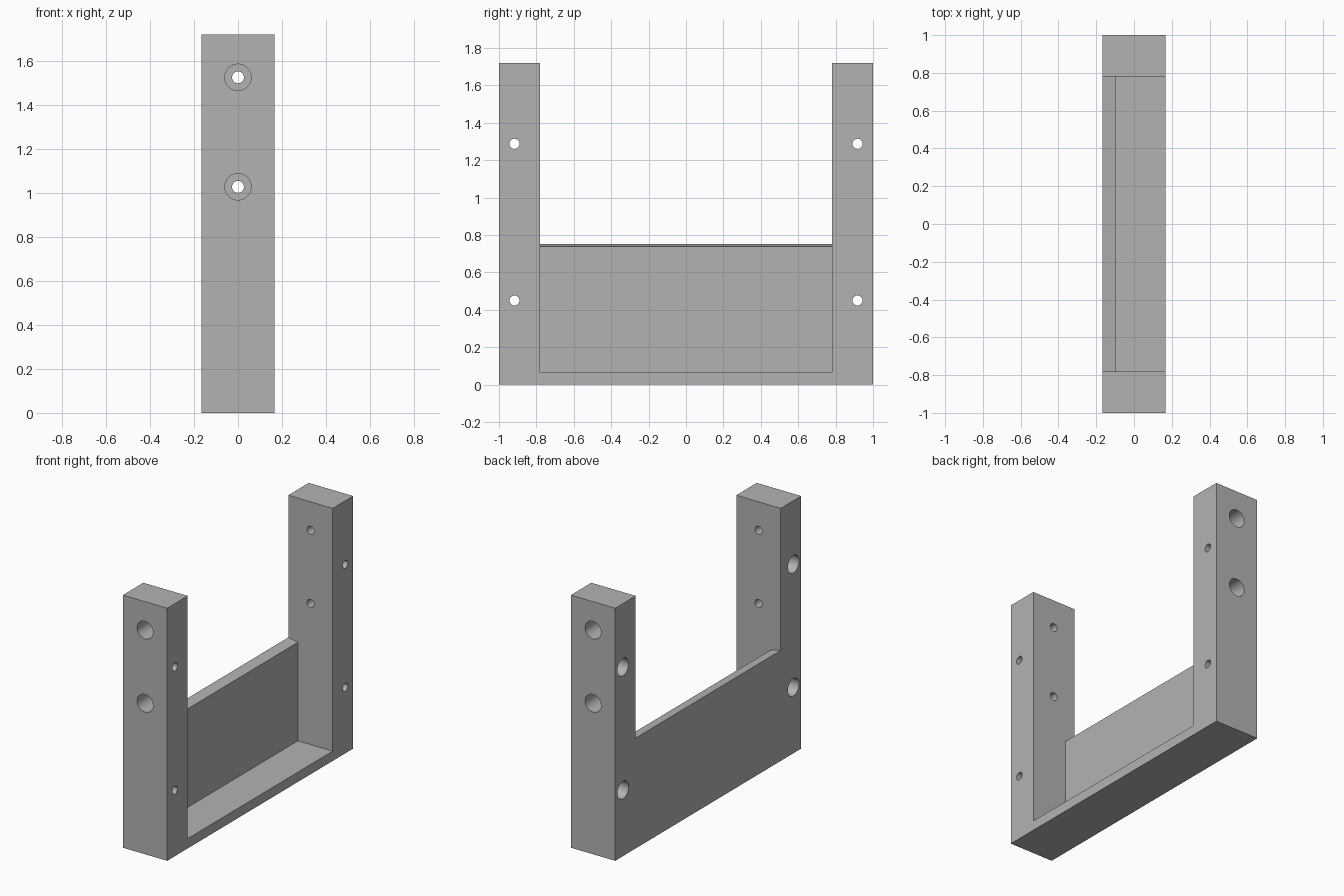
import bpy, bmesh, math
from mathutils import Matrix, Vector

cube = bpy.data.objects.get("Cube")
if cube:
    bpy.data.objects.remove(cube, do_unlink=True)

HALF_W, TOP, INNER, FLOOR = 0.167, 1.72, 0.78, 0.067
HOLE_R, BORE_R = 0.027, 0.06

grey = bpy.data.materials.new("plain grey")
grey.use_nodes = True
grey.diffuse_color = (0.45, 0.45, 0.45, 1)
grey.node_tree.nodes["Principled BSDF"].inputs["Base Color"].default_value = grey.diffuse_color


def make_object(name, bm):
    bmesh.ops.recalc_face_normals(bm, faces=bm.faces)
    mesh = bpy.data.meshes.new(name)
    bm.to_mesh(mesh)
    bm.free()
    mesh.materials.append(grey)
    obj = bpy.data.objects.new(name, mesh)
    bpy.context.collection.objects.link(obj)
    return obj


def prism(name, outline, offset):
    """Extrude a closed outline along the offset."""
    bm = bmesh.new()
    face = bm.faces.new([bm.verts.new(p) for p in outline])
    new = bmesh.ops.extrude_face_region(bm, geom=[face])["geom"]
    verts = [g for g in new if isinstance(g, bmesh.types.BMVert)]
    bmesh.ops.translate(bm, verts=verts, vec=offset)
    return make_object(name, bm)


def rod(start, end, radius):
    """Cylinder between two points, used as a cutter."""
    start, end = Vector(start), Vector(end)
    axis = end - start
    turn = axis.to_track_quat("Z", "Y").to_matrix().to_4x4()
    bm = bmesh.new()
    bmesh.ops.create_cone(bm, cap_ends=True, segments=48, radius1=radius, radius2=radius,
                          depth=axis.length,
                          matrix=Matrix.Translation((start + end) / 2) @ turn)
    return make_object("hole_cutter", bm)


def combine(target, other, operation):
    mod = target.modifiers.new("combine", "BOOLEAN")
    mod.operation, mod.object, mod.solver = operation, other, "EXACT"
    bpy.context.view_layer.objects.active = target
    bpy.ops.object.modifier_apply(modifier=mod.name)
    bpy.data.objects.remove(other, do_unlink=True)


# U-shaped frame: two posts joined by a thin floor
outline = [(-1, 0), (1, 0), (1, TOP), (INNER, TOP), (INNER, FLOOR),
           (-INNER, FLOOR), (-INNER, TOP), (-1, TOP)]
frame = prism("bracket_frame", [(-HALF_W, y, z) for y, z in outline], (2 * HALF_W, 0, 0))

# Side panel with a slightly sloping top edge
section = [(-HALF_W, 0.03), (-0.095, 0.03), (-0.095, 0.738), (-HALF_W, 0.752)]
panel = prism("side_panel", [(x, -0.85, z) for x, z in section], (0, 1.7, 0))
combine(frame, panel, "UNION")

# Counterbored holes through the end faces
for z in (1.526, 1.028):
    combine(frame, rod((0, -1.1, z), (0, 1.1, z), HOLE_R), "DIFFERENCE")
    for side in (-1, 1):
        combine(frame, rod((0, side * 1.1, z), (0, side * 0.85, z), BORE_R), "DIFFERENCE")

# Counterbored holes across the posts, wide on the panel side
for z in (1.288, 0.45):
    for y in (-0.917, 0.917):
        combine(frame, rod((-0.3, y, z), (0.3, y, z), HOLE_R), "DIFFERENCE")
        combine(frame, rod((-0.3, y, z), (0.09, y, z), BORE_R), "DIFFERENCE")

# Smooth bores, crisp edges
bpy.ops.object.select_all(action="DESELECT")
frame.select_set(True)
bpy.context.view_layer.objects.active = frame
bpy.ops.object.shade_smooth_by_angle(angle=math.radians(30))
